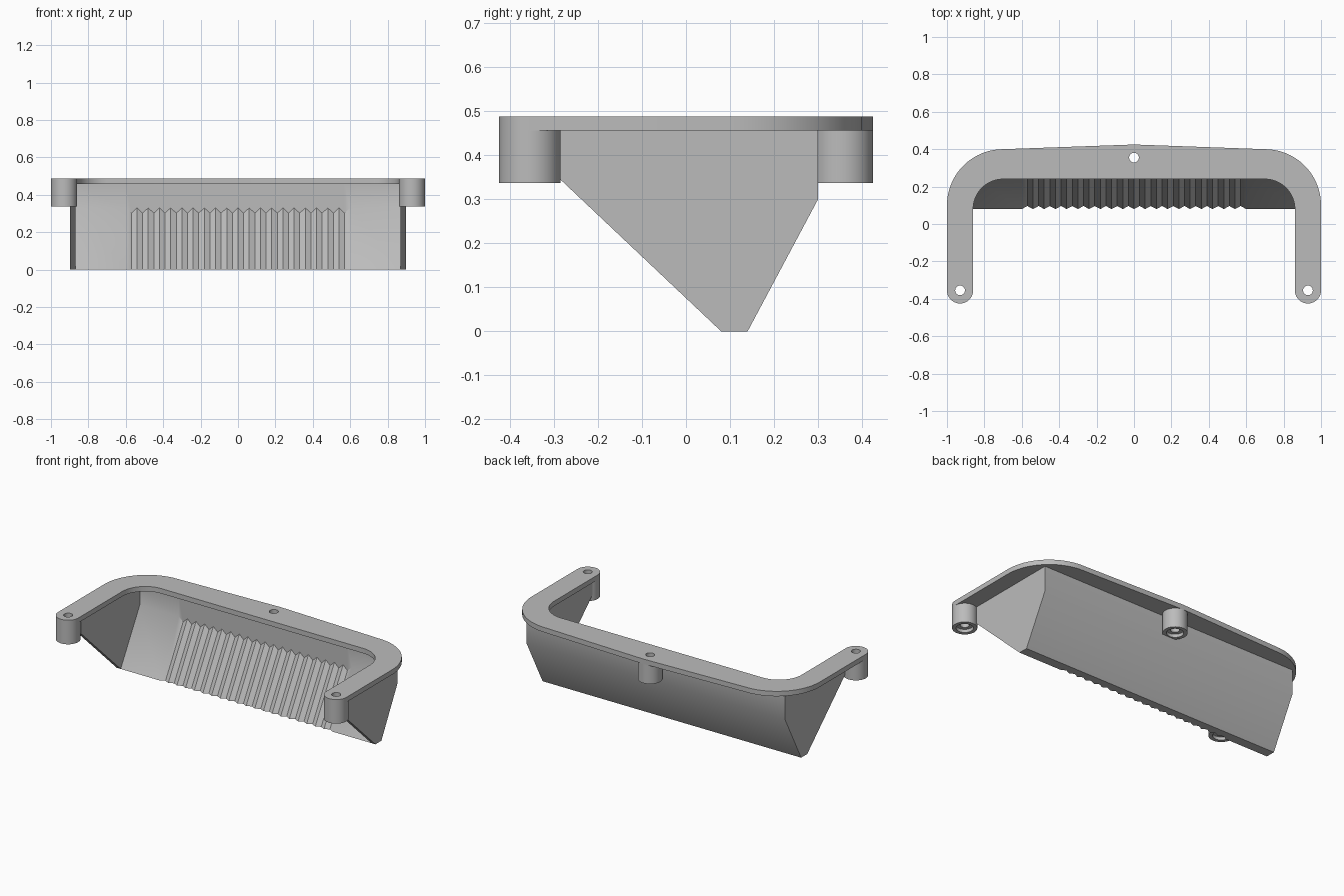
import bpy, bmesh
from math import radians, sin, cos, pi
from mathutils import Vector

if "Cube" in bpy.data.objects:
    bpy.data.objects.remove(bpy.data.objects["Cube"])

grey = bpy.data.materials.new("plain grey")
grey.use_nodes = True
grey.diffuse_color = (0.5, 0.5, 0.5, 1)
grey.node_tree.nodes["Principled BSDF"].inputs["Base Color"].default_value = (0.5, 0.5, 0.5, 1)

TOP, UNDER, BOSS_BOTTOM = 0.488, 0.457, 0.337
HOLE, BOSS = 0.026, 0.07
BOSSES = {"left_boss": (0.93, -0.355), "right_boss": (-0.93, -0.355), "rear_boss": (0, 0.355)}


def arc(cx, cy, r, start, end, steps=20):
    angles = [radians(start + (end - start) * i / steps) for i in range(steps + 1)]
    return [(cx + r * cos(a), cy + r * sin(a)) for a in angles]


def finish(obj):
    bpy.ops.object.select_all(action='DESELECT')
    obj.select_set(True)
    bpy.context.view_layer.objects.active = obj
    if obj.type == 'CURVE':
        bpy.ops.object.convert(target='MESH')
        obj = bpy.context.object
    obj.data.materials.clear()
    obj.data.materials.append(grey)
    bpy.ops.object.shade_smooth_by_angle(angle=radians(30))


def add_mesh(name, bm):
    bmesh.ops.recalc_face_normals(bm, faces=bm.faces)
    mesh = bpy.data.meshes.new(name)
    bm.to_mesh(mesh)
    bm.free()
    obj = bpy.data.objects.new(name, mesh)
    bpy.context.collection.objects.link(obj)
    finish(obj)


def loft(name, rings):
    """Skin a row of equal closed rings and cap both ends."""
    bm = bmesh.new()
    rows = [[bm.verts.new(p) for p in ring] for ring in rings]
    n = len(rows[0])
    for a, b in zip(rows, rows[1:]):
        for i in range(n):
            j = (i + 1) % n
            bm.faces.new((a[i], a[j], b[j], b[i]))
    bm.faces.new(rows[0])
    bm.faces.new(rows[-1])
    add_mesh(name, bm)


# Top flange: U-shaped plate with three screw holes
half = [(0, 0.425)] + arc(0.7, 0.1, 0.3, 90, 0) + arc(0.93, -0.355, BOSS, 0, -180)
half += arc(0.7, 0.08, 0.16, 0, 90)
outline = half + [(-x, y) for x, y in reversed(half[1:])]
curve = bpy.data.curves.new("top_flange", 'CURVE')
curve.dimensions = '2D'
curve.fill_mode = 'BOTH'
curve.extrude = (TOP - UNDER) / 2
for loop in [outline] + [arc(x, y, HOLE, 0, 345, 23) for x, y in BOSSES.values()]:
    spline = curve.splines.new('POLY')
    spline.points.add(len(loop) - 1)
    for point, (x, y) in zip(spline.points, loop):
        point.co = (x, y, 0, 1)
    spline.use_cyclic_u = True
flange = bpy.data.objects.new("top_flange", curve)
flange.location.z = (TOP + UNDER) / 2
bpy.context.collection.objects.link(flange)
finish(flange)

# Screw bosses: hollow posts with a counterbored foot
for name, (x, y) in BOSSES.items():
    recess = BOSS_BOTTOM + 0.02
    section = [(HOLE, UNDER), (BOSS, UNDER), (BOSS, BOSS_BOTTOM),
               (0.048, BOSS_BOTTOM), (0.048, recess), (HOLE, recess)]
    bm = bmesh.new()
    verts = [bm.verts.new((x + r, y, z)) for r, z in section]
    edges = [bm.edges.new((verts[i - 1], verts[i])) for i in range(len(verts))]
    bmesh.ops.spin(bm, geom=verts + edges, cent=Vector((x, y, 0)), axis=(0, 0, 1),
                   angle=2 * pi, steps=40)
    bmesh.ops.remove_doubles(bm, verts=bm.verts, dist=0.0001)
    add_mesh(name, bm)


# Back wall: sloped below, upright above, with V grooves on the inner slope
def wall_ring(x, depth):
    section = [(0.14, 0), (0.3, 0.3), (0.3, UNDER), (0.27, UNDER),
               (0.27, 0.33 - depth * 1.74), (0.08 + depth, 0)]
    return [(x, y, z) for y, z in section]


columns = [(-0.88, 0)] + [(-0.6 + 0.03 * i, 0.016 * (i % 2)) for i in range(41)] + [(0.88, 0)]
loft("grooved_back_wall", [wall_ring(x, d) for x, d in columns])

# Side walls: flat plates closing both ends
side = [(0.08, 0), (0.14, 0), (0.3, 0.3), (0.3, UNDER), (-0.315, UNDER), (-0.315, 0.373)]
for name, s in (("left_side_wall", 1), ("right_side_wall", -1)):
    loft(name, [[(s * x, y, z) for y, z in side] for x in (0.87, 0.897)])
